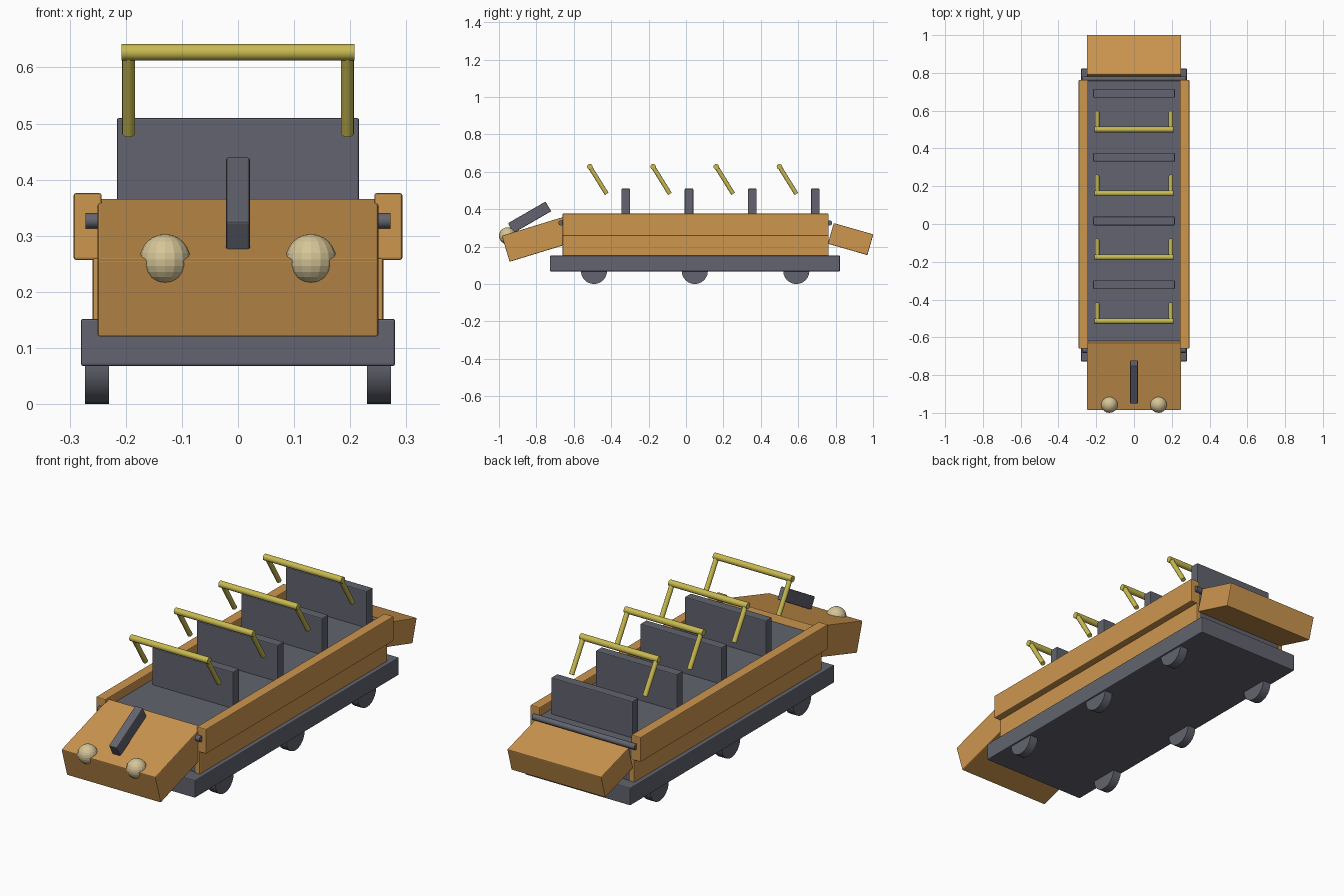
import bpy, math
from mathutils import Vector

if "Cube" in bpy.data.objects:
    bpy.data.objects.remove(bpy.data.objects["Cube"])


def material(name, rgb):
    m = bpy.data.materials.new(name)
    m.diffuse_color = (*rgb, 1)
    m.use_nodes = True
    m.node_tree.nodes["Principled BSDF"].inputs["Base Color"].default_value = m.diffuse_color
    return m


ORANGE = material("orange paint", (0.61, 0.305, 0.077))
GREY = material("slate grey", (0.122, 0.127, 0.156))
GOLD = material("yellow metal", (0.58, 0.49, 0.08))
CREAM = material("cream lamp", (0.67, 0.56, 0.31))


def finish(name, mat):
    ob = bpy.context.object
    ob.name = name
    ob.data.materials.append(mat)
    return ob


def box(name, mat, x, y, z, bevel=0.004):
    """Bevelled box from (min, max) ranges on each axis."""
    bpy.ops.mesh.primitive_cube_add(size=1, location=[sum(r) / 2 for r in (x, y, z)])
    ob = finish(name, mat)
    ob.scale = [r[1] - r[0] for r in (x, y, z)]
    bpy.ops.object.transform_apply(location=False, rotation=False, scale=True)
    mod = ob.modifiers.new("soft edges", 'BEVEL')
    mod.width = bevel
    mod.segments = 2
    return ob


def tilted_box(name, mat, half_width, top_start, length, thickness, degrees):
    """Box whose top edge starts at (y, z) and rises backwards by an angle."""
    a = math.radians(degrees)
    ob = box(name, mat, (-half_width, half_width), (-length / 2, length / 2),
             (-thickness / 2, thickness / 2))
    y, z = top_start
    ob.location = (0,
                   y + math.cos(a) * length / 2 + math.sin(a) * thickness / 2,
                   z + math.sin(a) * length / 2 - math.cos(a) * thickness / 2)
    ob.rotation_euler.x = a
    return ob


def rod(name, mat, start, end, radius, sides=16):
    a, b = Vector(start), Vector(end)
    bpy.ops.mesh.primitive_cylinder_add(vertices=sides, radius=radius,
                                        depth=(b - a).length, location=(a + b) / 2)
    ob = finish(name, mat)
    ob.rotation_euler = (b - a).to_track_quat('Z', 'Y').to_euler()
    bpy.ops.object.shade_smooth_by_angle(angle=math.radians(30))
    return ob


# Chassis and passenger floor
box("chassis", GREY, (-0.28, 0.28), (-0.727, 0.823), (0.068, 0.152))
box("floor", GREY, (-0.247, 0.247), (-0.655, 0.76), (0.14, 0.335))

# Side walls, wheels and lamps, mirrored left and right
for side, s in (("left", -1), ("right", 1)):
    def span(a, b):
        return tuple(sorted((s * a, s * b)))

    box(f"{side}_lower_wall", ORANGE, span(0.235, 0.259), (-0.66, 0.763), (0.145, 0.262))
    box(f"{side}_upper_rail", ORANGE, span(0.243, 0.293), (-0.66, 0.763), (0.257, 0.376))
    for i, y in enumerate((-0.492, 0.047, 0.59)):
        rod(f"{side}_wheel_{i + 1}", GREY, (s * 0.23, y, 0.07), (s * 0.273, y, 0.07), 0.07, 24)
    bpy.ops.mesh.primitive_uv_sphere_add(segments=16, ring_count=12, radius=0.045,
                                         location=(s * 0.13, -0.955, 0.258))
    finish(f"{side}_headlamp", CREAM)

# Sloping nose, its handle, and the tail
tilted_box("nose", ORANGE, 0.25, (-0.985, 0.258), 0.372, 0.145, 17)
tilted_box("nose_handle", GREY, 0.021, (-0.952, 0.325), 0.232, 0.06, 30)
tilted_box("tail", ORANGE, 0.25, (0.79, 0.326), 0.22, 0.115, -16)

# Hinge rods at both ends
rod("front_hinge_rod", GREY, (-0.272, -0.668, 0.327), (0.272, -0.668, 0.327), 0.014)
rod("rear_hinge_rod", GREY, (-0.272, 0.768, 0.327), (0.272, 0.768, 0.327), 0.014)

# Four rows of seat backs with lap bars
for i in range(4):
    d = 0.338 * i
    box(f"seat_back_{i + 1}", GREY, (-0.216, 0.216), (-0.345 + d, -0.299 + d), (0.32, 0.51))
    y = -0.514 + d
    rod(f"lap_bar_{i + 1}", GOLD, (-0.208, y, 0.627), (0.208, y, 0.627), 0.015)
    for side, x in (("left", -0.195), ("right", 0.195)):
        rod(f"lap_bar_{side}_arm_{i + 1}", GOLD, (x, y, 0.627), (x, y + 0.09, 0.482), 0.0115)
